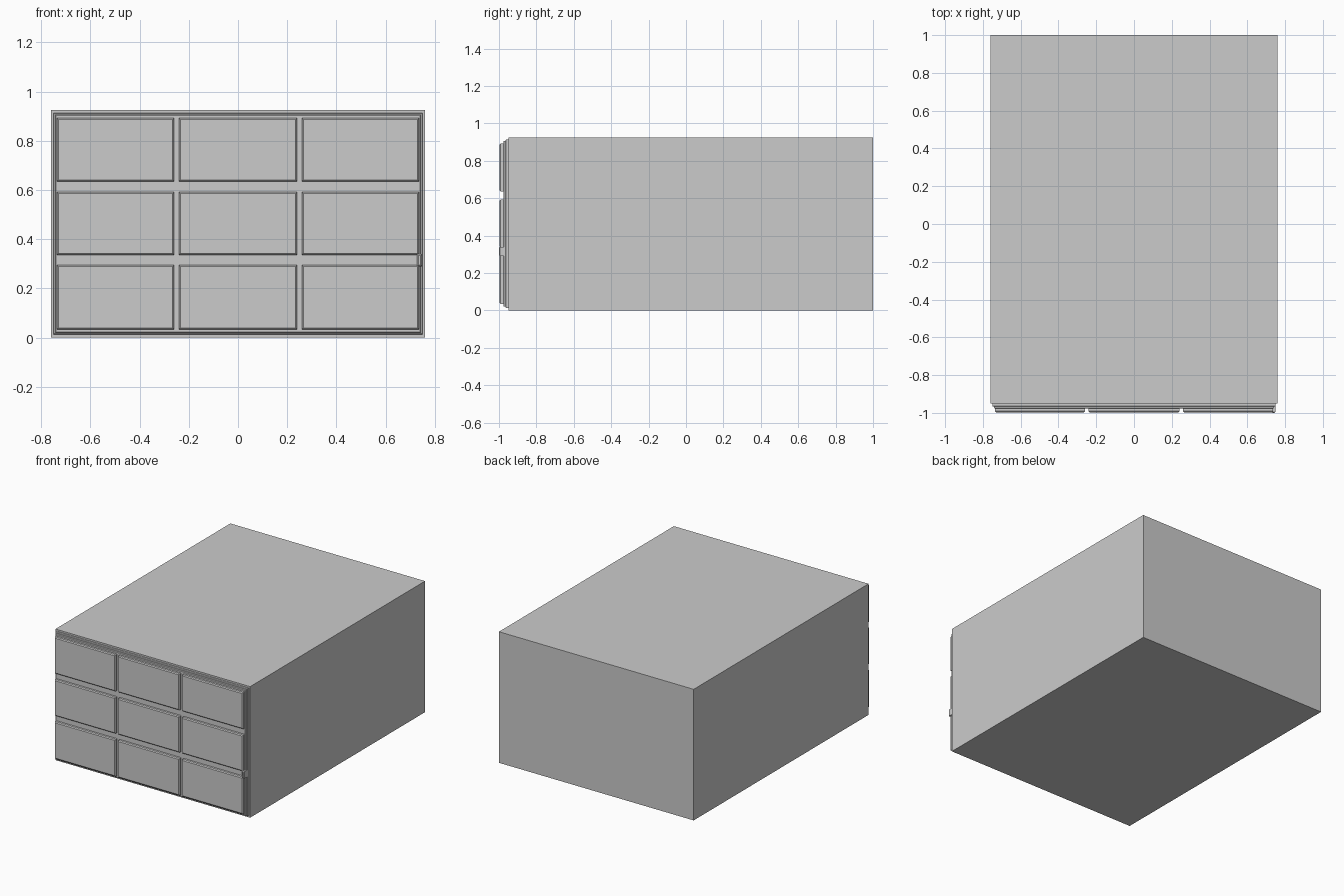
import bpy, bmesh
from mathutils import Vector

if "Cube" in bpy.data.objects:
    bpy.data.objects.remove(bpy.data.objects["Cube"])


def box(name, x0, x1, y0, y1, z0, z1, chamfer=0.0):
    """Box from bounds; chamfer bevels only the rim of the front (-y) face."""
    bm = bmesh.new()
    bmesh.ops.create_cube(bm, size=1)
    for v in bm.verts:
        v.co = Vector((x1 if v.co.x > 0 else x0,
                       y1 if v.co.y > 0 else y0,
                       z1 if v.co.z > 0 else z0))
    if chamfer:
        rim = [e for e in bm.edges if all(v.co.y < y0 + 1e-5 for v in e.verts)]
        bmesh.ops.bevel(bm, geom=rim, offset=chamfer, segments=1,
                        affect='EDGES', profile=0.5)
    mesh = bpy.data.meshes.new(name)
    bm.to_mesh(mesh)
    bm.free()
    obj = bpy.data.objects.new(name, mesh)
    bpy.context.collection.objects.link(obj)
    return obj


# Main cabinet body
box("cabinet_body", -0.76, 0.76, -0.95, 1.0, 0.0, 0.925)

# Stepped front plate
box("front_plate_outer", -0.75, 0.75, -0.966, -0.945, 0.014, 0.913, 0.003)
box("front_plate_inner", -0.742, 0.742, -0.976, -0.96, 0.02, 0.906, 0.003)

# Three by three grid of raised panels
columns = [(-0.736, -0.26), (-0.24, 0.24), (0.26, 0.736)]
rows = [(0.034, 0.295), (0.337, 0.592), (0.635, 0.892)]
for r, (z0, z1) in enumerate(rows):
    for c, (x0, x1) in enumerate(columns):
        box(f"front_panel_{r + 1}_{c + 1}", x0, x1, -0.997, -0.97, z0, z1, 0.006)

# Small latch on the right edge, between the lower rows
box("side_latch", 0.728, 0.748, -1.0, -0.95, 0.29, 0.34, 0.006)
